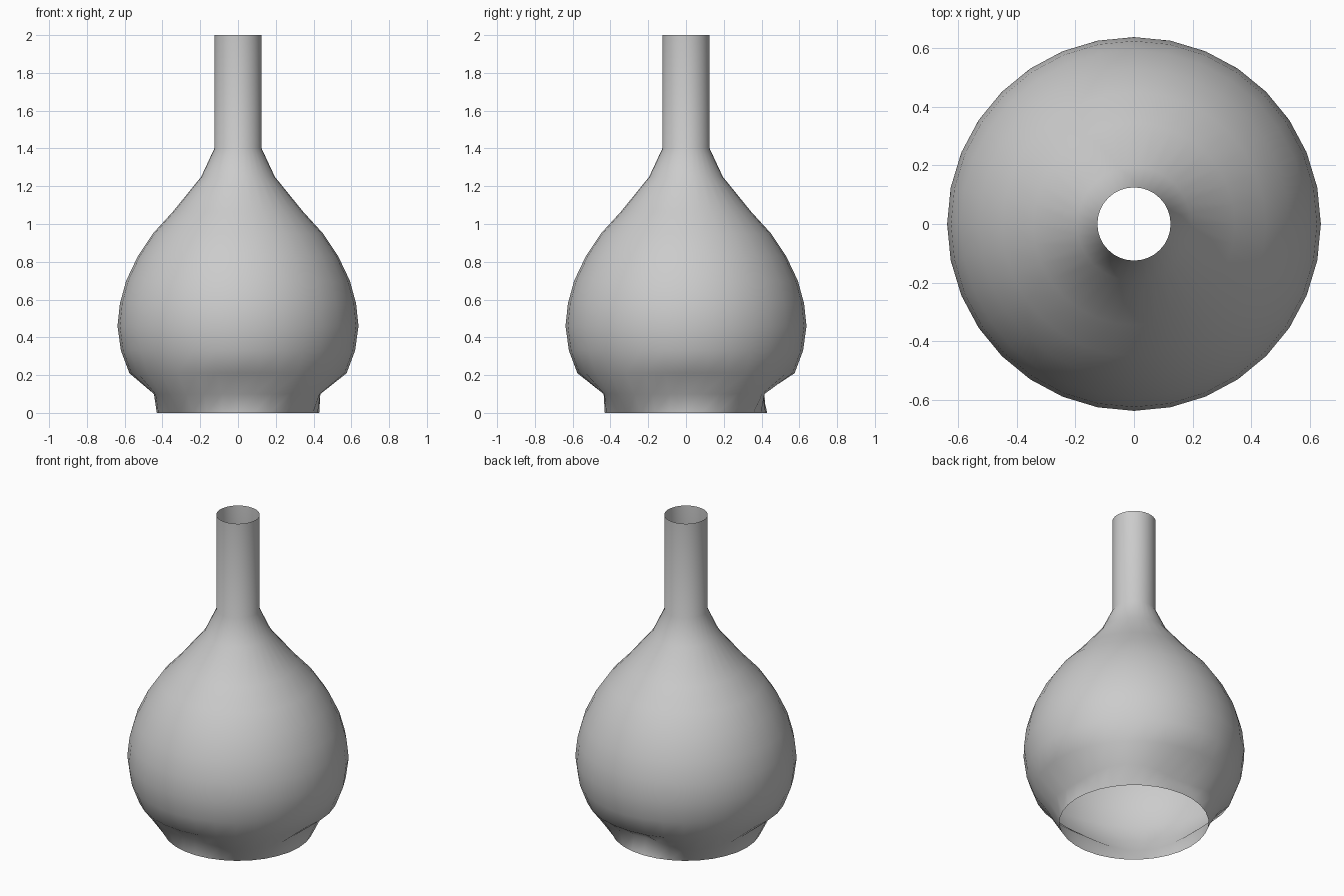
import bpy, bmesh
from math import sin, cos, pi

if "Cube" in bpy.data.objects:
    bpy.data.objects.remove(bpy.data.objects["Cube"])

SIDES = 32
# Lathe profile (radius, height), open at both ends
PROFILE = [(.43, 0), (.50, .10), (.575, .21), (.62, .33), (.638, .46),
           (.625, .58), (.592, .70), (.53, .83), (.45, .95), (.345, 1.065),
           (.195, 1.25), (.125, 1.40), (.125, 2.0)]
# Depth of the finger dents above the foot: +x, +y, -x, -y
DENTS = [.065, .10, .055, .065]


def dent(angle):
    """Smooth dent centred on each axis, fading to nothing at the diagonals."""
    quarter = round(angle / (pi / 2)) % 4
    return DENTS[quarter] * cos(2 * angle) ** 2


# Flask body: rings joined by quads
bm = bmesh.new()
rings = []
for level, (r, z) in enumerate(PROFILE):
    ring = []
    for i in range(SIDES):
        a = 2 * pi * i / SIDES
        rad = r - dent(a) if level == 1 else r
        ring.append(bm.verts.new((rad * cos(a), rad * sin(a), z)))
    rings.append(ring)
for lo, hi in zip(rings, rings[1:]):
    for i in range(SIDES):
        j = (i + 1) % SIDES
        bm.faces.new((lo[i], lo[j], hi[j], hi[i])).smooth = True

mesh = bpy.data.meshes.new("flask_body")
bm.to_mesh(mesh)
bm.free()
bpy.context.collection.objects.link(bpy.data.objects.new("flask_body", mesh))
